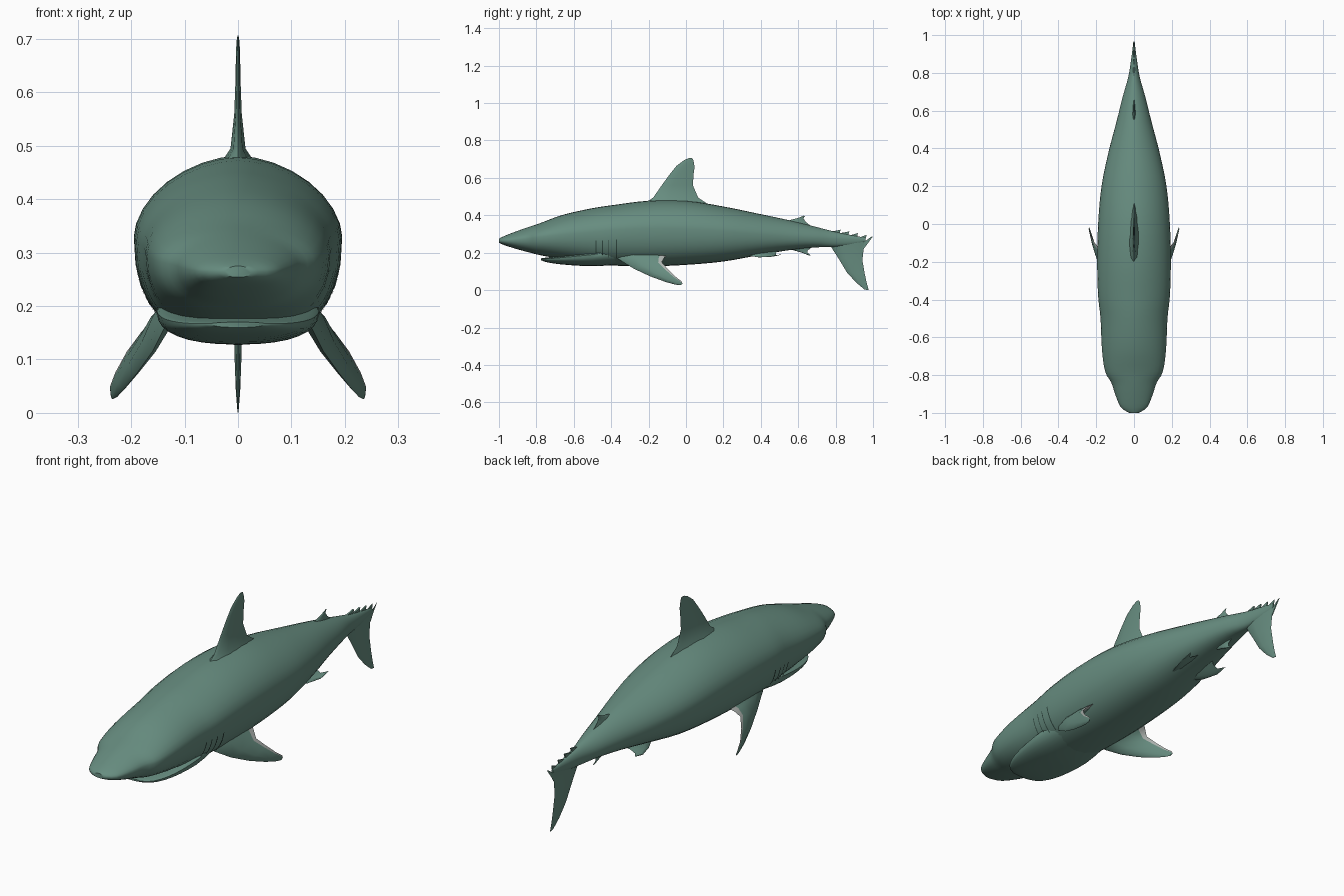
import bpy, bmesh, math
from mathutils import Vector

if "Cube" in bpy.data.objects:
    bpy.data.objects.remove(bpy.data.objects["Cube"])


def material(name, rgb):
    m = bpy.data.materials.new(name)
    m.diffuse_color = (*rgb, 1)
    m.use_nodes = True
    m.node_tree.nodes["Principled BSDF"].inputs["Base Color"].default_value = m.diffuse_color
    return m


SKIN = material("grey_green_skin", (0.135, 0.265, 0.215))
PALE = material("pale_fin_edge", (0.42, 0.45, 0.43))
DARK = material("dark_gill_slit", (0.035, 0.075, 0.06))


def finish(name, bm, mats=(SKIN,), mirror=False, angle=50):
    bmesh.ops.recalc_face_normals(bm, faces=bm.faces)
    me = bpy.data.meshes.new(name)
    bm.to_mesh(me)
    bm.free()
    ob = bpy.data.objects.new(name, me)
    bpy.context.collection.objects.link(ob)
    for m in mats:
        me.materials.append(m)
    if mirror:
        ob.modifiers.new("mirror", 'MIRROR').use_mirror_merge = False
    bpy.ops.object.select_all(action='DESELECT')
    ob.select_set(True)
    bpy.context.view_layer.objects.active = ob
    bpy.ops.object.shade_smooth_by_angle(angle=math.radians(angle))
    return ob


def station(rows, s):
    """Smooth interpolation between cross-section rows."""
    i = min(int(s), len(rows) - 2)
    t = s - i
    p = [rows[max(0, min(len(rows) - 1, i + k))] for k in (-1, 0, 1, 2)]
    return [0.5 * (2 * b + (c - a) * t + (2 * a - 5 * b + 4 * c - d) * t * t
                   + (3 * b - a - 3 * c + d) * t ** 3) for a, b, c, d in zip(*p)]


def surface(rows, s, a, grow=0.0):
    """Point on a hull: rounded ridge above, fuller curve below."""
    y, w, top, mid, low = station(rows, s)
    c, n = math.cos(a), math.sin(a)
    e = 2 / 1.8 if n > 0 else 2 / 2.4
    h = top - mid if n > 0 else mid - low
    x = math.copysign(abs(c) ** e, c) * (w + grow)
    return Vector((x, y, mid + math.copysign(abs(n) ** e, n) * (h + grow)))


def hull(name, rows, sides=32, sub=3):
    bm = bmesh.new()
    count = (len(rows) - 1) * sub + 1
    rings = [[bm.verts.new(surface(rows, k / sub, math.tau * j / sides))
              for j in range(sides)] for k in range(count)]
    for r, q in zip(rings, rings[1:]):
        for j in range(sides):
            n = (j + 1) % sides
            bm.faces.new((r[j], r[n], q[n], q[j]))
    bm.faces.new(rings[0])
    bm.faces.new(rings[-1])
    return finish(name, bm)


def fin(name, rows, pale=False, mirror=False):
    """Loft a lens section along rows of (leading point, trailing point, half thickness)."""
    us = (0, .08, .35, .7, .88, 1)
    ts = (0, .6, 1, .65, .3, 0)
    loop = [(u, t) for u, t in zip(us, ts)] + [(u, -t) for u, t in zip(us, ts)][4:0:-1]
    mids = [(Vector(a) + Vector(b)) / 2 for a, b, _ in rows]
    bm = bmesh.new()
    rings = []
    for k, (a, b, th) in enumerate(rows):
        a, b = Vector(a), Vector(b)
        span = mids[min(k + 1, len(rows) - 1)] - mids[max(k - 1, 0)]
        nrm = (b - a).cross(span).normalized()
        rings.append([bm.verts.new(a.lerp(b, u) + nrm * th * t) for u, t in loop])
    for r, q in zip(rings, rings[1:]):
        for j in range(len(loop)):
            n = (j + 1) % len(loop)
            f = bm.faces.new((r[j], r[n], q[n], q[j]))
            # pale strip along the trailing edge
            if pale and min(loop[j][0], loop[n][0]) >= .88:
                f.material_index = 1
    bm.faces.new(rings[0])
    bm.faces.new(rings[-1])
    return finish(name, bm, (SKIN, PALE) if pale else (SKIN,), mirror)


def flat_rows(rows):
    """Centreline fin rows from (lead y, lead z, trail y, trail z, half thickness)."""
    return [((0, a, b), (0, c, d), t) for a, b, c, d, t in rows]


# Body: y, half width, top, widest height, bottom
BODY = [
    (-1.0, .025, .275, .264, .254), (-.97, .07, .29, .265, .24),
    (-.90, .10, .317, .27, .218), (-.84, .12, .338, .277, .202),
    (-.78, .153, .358, .285, .187), (-.66, .17, .402, .297, .165),
    (-.50, .177, .438, .31, .142), (-.38, .19, .456, .322, .131),
    (-.20, .195, .478, .33, .127), (0, .19, .478, .327, .135),
    (.20, .172, .447, .315, .153), (.38, .135, .41, .30, .185),
    (.54, .093, .376, .288, .212), (.68, .058, .342, .28, .228),
    (.78, .03, .316, .275, .23), (.88, .014, .295, .272, .24),
    (.96, .004, .28, .27, .26)]
hull("body", BODY)

# Lower jaw, a shallow bowl set under the head
hull("lower_jaw", [
    (-.775, .05, .170, .167, .160), (-.74, .098, .175, .168, .148),
    (-.65, .135, .185, .175, .136), (-.50, .152, .21, .19, .128),
    (-.35, .14, .24, .21, .137)])

# Gill slits: thin strips hugging the flank
bm = bmesh.new()
for s in (6.15, 6.45, 6.75, 7.05):
    pairs = [[bm.verts.new(surface(BODY, s + d, math.radians(a), .003))
              for d in (-.02, .02)] for a in range(-48, -9, 6)]
    for p, q in zip(pairs, pairs[1:]):
        bm.faces.new((p[0], p[1], q[1], q[0]))
finish("gill_slits", bm, (DARK,), mirror=True)

# Upright fins
fin("dorsal_fin", flat_rows([
    (-.24, .45, .17, .425, .05), (-.175, .495, .065, .495, .014),
    (-.13, .56, .037, .56, .007), (-.09, .615, .04, .615, .005),
    (-.05, .665, .046, .66, .004), (-.01, .695, .04, .692, .003),
    (.015, .706, .034, .705, .001)]))
fin("rear_dorsal_fin", flat_rows([
    (.50, .35, .69, .325, .015), (.55, .373, .64, .365, .006),
    (.60, .386, .628, .383, .003), (.63, .398, .636, .396, .001)]))
fin("anal_fin", flat_rows([
    (.52, .235, .69, .24, .012), (.575, .213, .65, .212, .006),
    (.62, .20, .65, .20, .003), (.66, .184, .667, .186, .001)]))
fin("tail_lower_lobe", flat_rows([
    (.74, .255, .97, .265, .014), (.775, .232, .95, .22, .011),
    (.815, .17, .943, .16, .008), (.86, .095, .956, .085, .006),
    (.91, .04, .967, .035, .004), (.955, .003, .977, .0, .001)]))

# Ragged upper tail edge: a thin plate with a stepped saw-tooth outline
bm = bmesh.new()
outline = [(.95, .22), (.99, .285), (1.0, .288)]
for i in range(4):
    y = .958 - i * .046
    outline += [(y, .262 + i * .014), (y + .008, .296 + i * .009)]
outline += [(.77, .312), (.76, .26), (.85, .235)]
half = [[bm.verts.new((sx * .004 * min(1, (1.02 - y) * 6), y, z)) for y, z in outline]
        for sx in (-1, 1)]
for ring in half:
    bm.faces.new(ring)
for j in range(len(outline)):
    n = (j + 1) % len(outline)
    bm.faces.new((half[0][j], half[0][n], half[1][n], half[1][j]))
finish("tail_upper_lobe", bm, angle=25)

# Paired fins
fin("pectoral_fins", [
    ((.10, -.41, .215), (.12, -.08, .20), .03),
    ((.135, -.36, .165), (.16, -.115, .175), .02),
    ((.16, -.28, .115), (.182, -.13, .15), .014),
    ((.19, -.19, .073), (.208, -.10, .115), .010),
    ((.213, -.11, .044), (.23, -.06, .075), .007),
    ((.226, -.06, .03), (.24, -.025, .048), .004),
    ((.234, -.03, .026), (.238, -.018, .034), .002)], pale=True, mirror=True)
fin("pelvic_fins", [
    ((.04, .30, .20), (.03, .50, .215), .012),
    ((.06, .335, .185), (.055, .48, .20), .008),
    ((.08, .38, .177), (.08, .48, .188), .005),
    ((.10, .45, .178), (.10, .51, .19), .002)], mirror=True)
